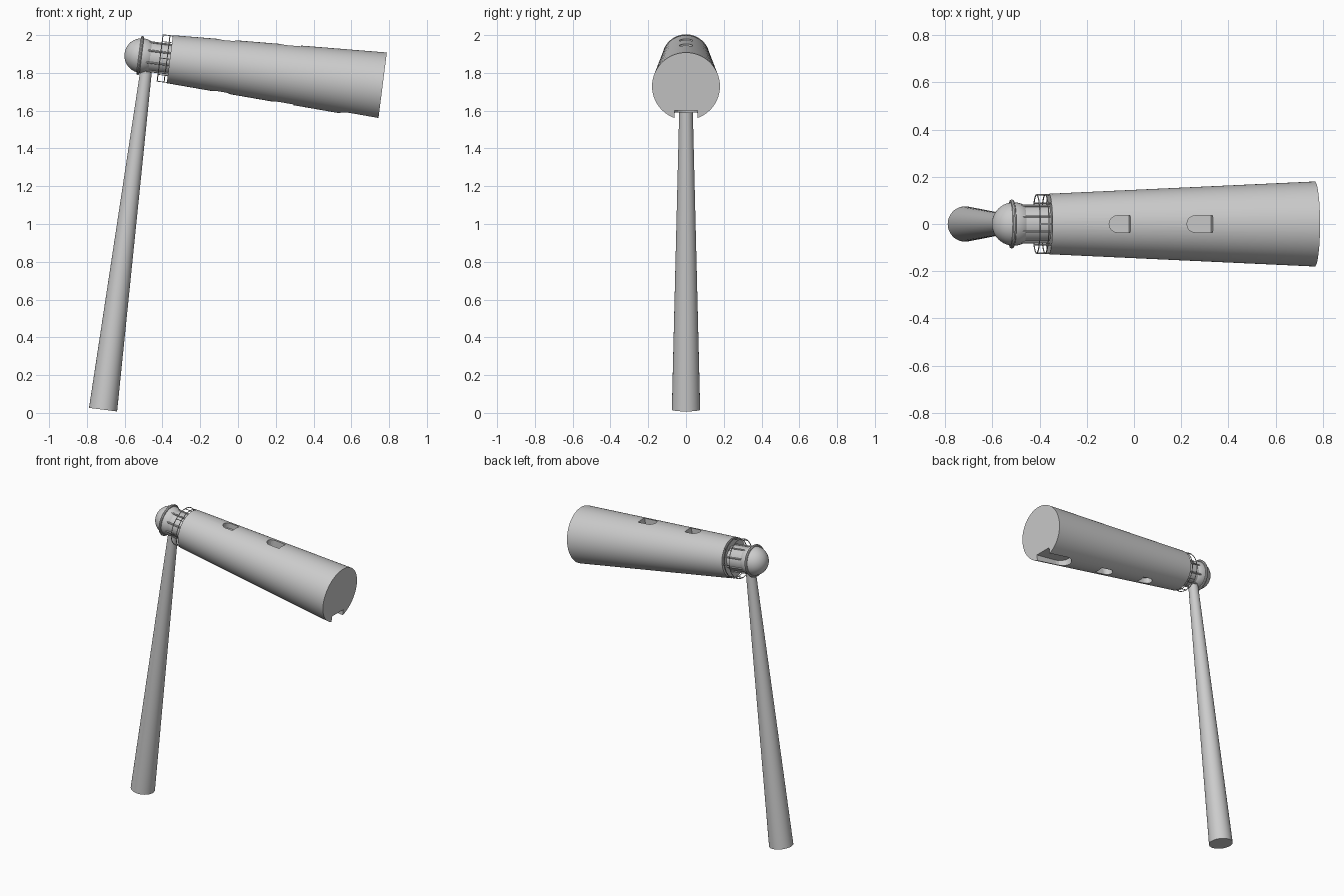
import bpy, math
from mathutils import Matrix, Vector

old = bpy.data.objects.get("Cube")
if old:
    bpy.data.objects.remove(old, do_unlink=True)

# Single grey material
GREY = (0.6, 0.6, 0.6, 1)
mat = bpy.data.materials.new("plain grey")
mat.use_nodes = True
mat.diffuse_color = GREY
mat.node_tree.nodes["Principled BSDF"].inputs["Base Color"].default_value = GREY

# Tilted frame: local x runs along the tower, local -z along the beam
FRAME = Matrix.Translation((-0.46, 0, 1.885)) @ Matrix.Rotation(math.radians(7.24), 4, 'Y')
ALONG_X = Matrix.Rotation(math.pi / 2, 4, 'Y')


def finish(name, local):
    ob = bpy.context.object
    ob.name = name
    ob.matrix_world = FRAME @ local
    ob.data.materials.append(mat)
    bpy.ops.object.shade_smooth_by_angle(angle=math.radians(35))
    return ob


def cone_x(name, x0, x1, r0, r1, y=0, z=0, sides=48):
    bpy.ops.mesh.primitive_cone_add(vertices=sides, radius1=r0, radius2=r1, depth=x1 - x0)
    return finish(name, Matrix.Translation(((x0 + x1) / 2, y, z)) @ ALONG_X)


def ring_x(name, x, radius, thick):
    bpy.ops.mesh.primitive_torus_add(major_radius=radius, minor_radius=thick,
                                     major_segments=48, minor_segments=8)
    return finish(name, Matrix.Translation((x, 0, 0)) @ ALONG_X)


def cut(target, name, x0, x1, z0, z1, half):
    # Recess with a rounded head toward the lantern
    n = 8
    pts = [(x1, -half), (x1, half)]
    for i in range(n + 1):
        a = math.pi * i / n
        pts.append((x0 + half * (1 - math.sin(a)), half * math.cos(a)))
    verts = [(x, y, z) for z in (z0, z1) for x, y in pts]
    k = len(pts)
    faces = [tuple(reversed(range(k))), tuple(range(k, 2 * k))]
    faces += [(i, (i + 1) % k, k + (i + 1) % k, k + i) for i in range(k)]
    me = bpy.data.meshes.new(name)
    me.from_pydata(verts, [], faces)
    ob = bpy.data.objects.new(name, me)
    bpy.context.collection.objects.link(ob)
    ob.matrix_world = FRAME.copy()
    bpy.context.view_layer.objects.active = ob
    bpy.ops.object.mode_set(mode='EDIT')
    bpy.ops.mesh.select_all(action='SELECT')
    bpy.ops.mesh.normals_make_consistent(inside=False)
    bpy.ops.object.mode_set(mode='OBJECT')
    bpy.context.view_layer.objects.active = target
    mod = target.modifiers.new(name, 'BOOLEAN')
    mod.operation = 'DIFFERENCE'
    mod.solver = 'EXACT'
    mod.object = ob
    bpy.ops.object.modifier_apply(modifier=mod.name)
    bpy.data.objects.remove(ob, do_unlink=True)


# Tapered tower with window recesses on two sides and a doorway at the base
tower = cone_x("tower", 0.1, 1.235, 0.128, 0.18, sides=64)
for x0, x1 in ((0.34, 0.43), (0.67, 0.78)):
    cut(tower, "window_top", x0, x1, 0.10, 0.3, 0.035)
    cut(tower, "window_bottom", x0, x1, -0.3, -0.10, 0.035)
cut(tower, "doorway", 1.02, 1.3, -0.3, -0.13, 0.06)
bpy.ops.object.select_all(action='DESELECT')
tower.select_set(True)
bpy.context.view_layer.objects.active = tower
bpy.ops.object.shade_smooth_by_angle(angle=math.radians(35))

# Lantern room, roof dome and eave
cone_x("lantern_room", -0.07, 0.1, 0.08, 0.08)
bpy.ops.mesh.primitive_uv_sphere_add(segments=40, ring_count=20, radius=0.092)
finish("roof_dome", Matrix.Translation((-0.05, 0, 0)) @ ALONG_X)
ring_x("roof_eave", -0.058, 0.096, 0.008)

# Lantern bars
for i in range(8):
    a = math.tau * (i + 0.5) / 8
    cone_x(f"lantern_bar_{i + 1}", -0.06, 0.1, 0.005, 0.005,
           0.083 * math.cos(a), 0.083 * math.sin(a), 8)

# Gallery railing
ring_x("railing_upper", 0.048, 0.124, 0.0025)
ring_x("railing_lower", 0.085, 0.124, 0.0025)
for i in range(8):
    a = math.tau * i / 8
    cone_x(f"railing_post_{i + 1}", 0.048, 0.105, 0.0025, 0.0025,
           0.124 * math.cos(a), 0.124 * math.sin(a), 6)

# Long light beam widening away from the lantern
bpy.ops.mesh.primitive_cone_add(vertices=48, radius1=0.075, radius2=0.029, depth=1.88)
finish("light_beam", Matrix.Translation((-0.017, 0, -0.945)))
